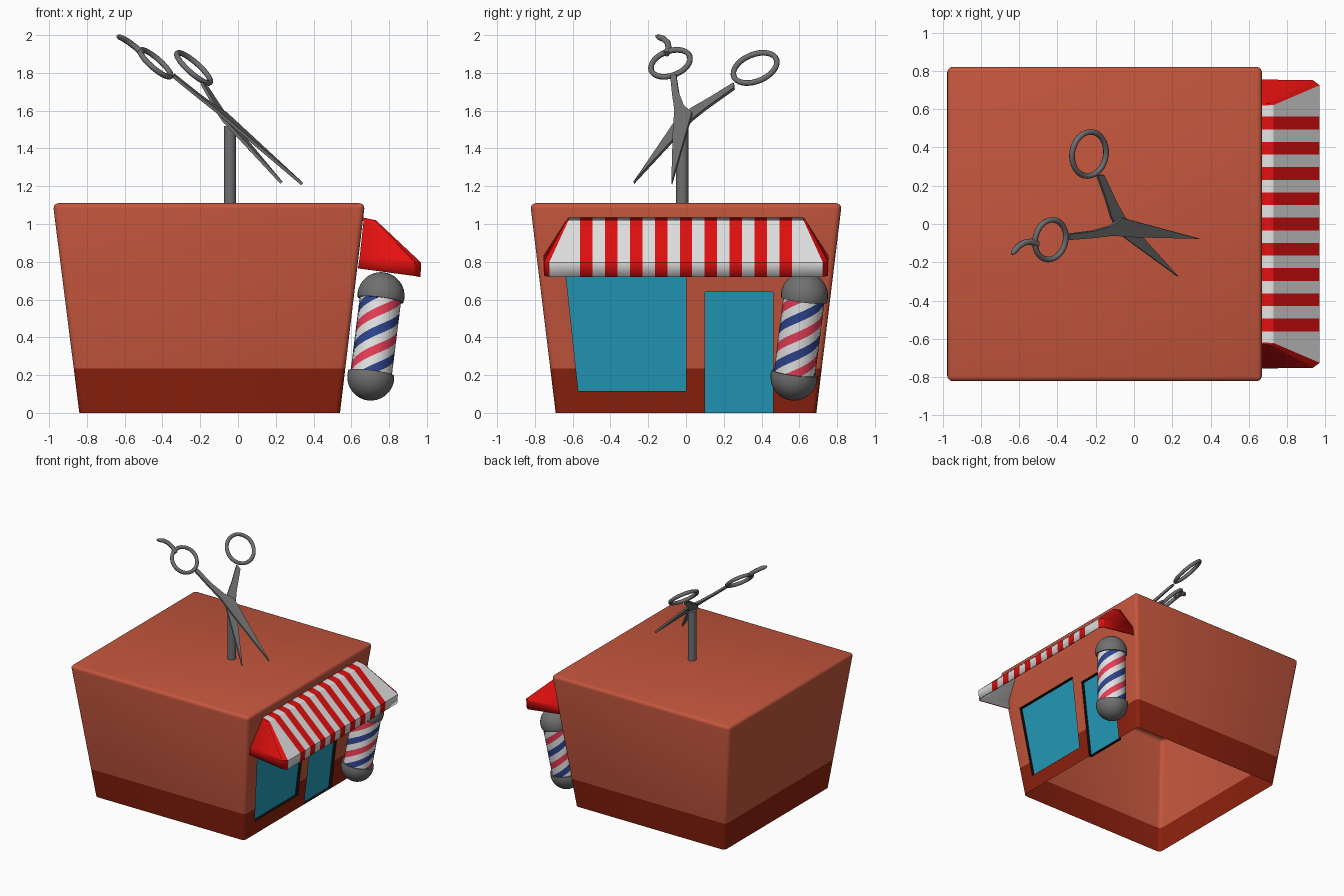
import bpy, bmesh, math
from mathutils import Vector

if "Cube" in bpy.data.objects:
    bpy.data.objects.remove(bpy.data.objects["Cube"])


def mat(name, r, g, b):
    lin = [((c / 255 + 0.055) / 1.055) ** 2.4 if c > 10 else c / 255 / 12.92 for c in (r, g, b)]
    m = bpy.data.materials.new(name)
    m.diffuse_color = (*lin, 1)
    m.use_nodes = True
    m.node_tree.nodes["Principled BSDF"].inputs["Base Color"].default_value = m.diffuse_color
    return m


BRICK = mat("brick", 196, 86, 61)
BASE = mat("dark_base", 141, 33, 14)
RED = mat("awning_red", 228, 16, 16)
WHITE = mat("white", 228, 228, 228)
GLASS = mat("teal_glass", 36, 155, 185)
BLACK = mat("black_frame", 20, 14, 14)
GREY = mat("steel_grey", 112, 112, 112)
PINK = mat("pole_red", 232, 62, 88)
BLUE = mat("pole_blue", 46, 68, 142)


def finish(ob, angle=40):
    bpy.ops.object.select_all(action='DESELECT')
    ob.select_set(True)
    bpy.context.view_layer.objects.active = ob
    if ob.type == 'CURVE':
        bpy.ops.object.convert(target='MESH')
    bpy.ops.object.shade_smooth_by_angle(angle=math.radians(angle))
    return ob


def build(name, verts, faces, mats, ids=None, angle=40):
    me = bpy.data.meshes.new(name)
    me.from_pydata([tuple(v) for v in verts], [], faces)
    for m in mats:
        me.materials.append(m)
    if ids:
        for p, i in zip(me.polygons, ids):
            p.material_index = i
    ob = bpy.data.objects.new(name, me)
    bpy.context.collection.objects.link(ob)
    return finish(ob, angle)


# ---- Building: open-bottomed shell flaring upwards ----
H = 1.11


def wall_x(z):
    return 0.54 + 0.132 * z / H


WINDOW = [(-0.57, 0.117), (0.0, 0.117), (0.0, 0.725), (-0.635, 0.725)]
DOOR = [(0.10, 0.0), (0.46, 0.0), (0.46, 0.64), (0.10, 0.64)]

bm = bmesh.new()
low = [bm.verts.new(p) for p in [(-.84, -.69, 0), (.54, -.69, 0), (.54, .69, 0), (-.84, .69, 0)]]
top = [bm.verts.new(p) for p in [(-.98, -.825, H), (.672, -.825, H), (.672, .825, H), (-.98, .825, H)]]
bm.faces.new(top)
for i in range(4):
    j = (i + 1) % 4
    bm.faces.new((low[i], low[j], top[j], top[i]))
bmesh.ops.bevel(bm, geom=[e for e in bm.edges if max(v.co.z for v in e.verts) > 1],
                offset=0.028, segments=3, profile=0.5, affect='EDGES')
bm.normal_update()


def cut(co, no, wall_only=True):
    bm.normal_update()
    fs = [f for f in bm.faces if not wall_only or f.normal.x > 0.98]
    es = {e for f in fs for e in f.edges}
    vs = {v for f in fs for v in f.verts}
    bmesh.ops.bisect_plane(bm, geom=list(vs) + list(es) + fs, plane_co=co, plane_no=no, dist=1e-5)


cut((0, 0, 0.235), (0, 0, 1), False)
for z in (0.117, 0.64, 0.725):
    cut((0, 0, z), (0, 0, 1))
for y in (0.0, 0.10, 0.46):
    cut((0, y, 0), (0, 1, 0))
cut((0, -0.57, 0.117), (0, 0.608, 0.065))
bm.normal_update()
holes = []
for f in bm.faces:
    c = f.calc_center_median()
    f.material_index = 1 if c.z < 0.235 else 0
    if f.normal.x > 0.98:
        left = -0.57 - 0.065 * (c.z - 0.117) / 0.608
        if (0.117 < c.z < 0.725 and left < c.y < 0) or (c.z < 0.64 and 0.1 < c.y < 0.46):
            holes.append(f)
bmesh.ops.delete(bm, geom=holes, context='FACES')
me = bpy.data.meshes.new("building")
bm.to_mesh(me)
bm.free()
me.materials.append(BRICK)
me.materials.append(BASE)
ob = bpy.data.objects.new("building", me)
bpy.context.collection.objects.link(ob)
finish(ob)


# ---- Recessed window and door ----
def recess(name, corners, depth=0.025):
    outer = [(wall_x(z), y, z) for y, z in corners]
    inner = [(x - depth, y, z) for x, y, z in outer]
    faces = [(4, 5, 6, 7)] + [(i, (i + 1) % 4, 4 + (i + 1) % 4, 4 + i) for i in range(4)]
    build(name, outer + inner, faces, [GLASS, BLACK], [0, 1, 1, 1, 1])


recess("window", WINDOW)
recess("door", DOOR)

# ---- Awning: striped hipped canopy with a skirt, open underneath ----
stripes = [-0.561 + 0.066 * k for k in range(18)]
# each level: wall point, side corner, front corner on the +y half
levels = [[(.660, .626, 1.030), (.661, .624, 1.032), (.662, .618, 1.034)],
          [(.665, .632, 1.022), (.715, .632, 1.022), (.730, .622, 1.020)],
          [(.645, .755, .830), (.935, .752, .800), (.970, .725, .795)],
          [(.635, .755, .765), (.935, .750, .725), (.966, .722, .720)]]
verts, faces, ids = [], [], []
for lv in levels:
    f = lv[2]
    verts += [(x, -y, z) for x, y, z in lv]
    verts += [(f[0], s, f[2]) for s in stripes]
    verts += lv[::-1]
n = len(stripes) + 6
cols = [0, 0, 1] + [k % 2 for k in range(17)] + [1, 0, 0]
for l in range(3):
    for i in range(n - 1):
        a = l * n + i
        faces.append((a, a + n, a + n + 1, a + 1))
        ids.append(cols[i])
aw = build("awning", verts, faces, [RED, WHITE, WHITE], ids, 25)
sol = aw.modifiers.new("thickness", 'SOLIDIFY')
sol.thickness = 0.01
sol.offset = -1
sol.material_offset = 1  # white lining

# ---- Striped pole with domed caps, leaning like the wall corner ----
P0, P1 = Vector((.703, .572, .19)), Vector((.757, .627, .62))
axis = P1 - P0
rot = axis.to_track_quat('Z', 'Y')


def revolve(name, rings, origin, mats, twist=0.0, rule=None, seg=32):
    """rings: (radius, height) from bottom to top."""
    vs, fs, ix = [], [], []
    for r, h in rings:
        for k in range(seg):
            a = 2 * math.pi * k / seg + twist * h
            vs.append(origin + rot @ Vector((r * math.cos(a), r * math.sin(a), h)))
    for l in range(len(rings) - 1):
        for k in range(seg):
            k2 = (k + 1) % seg
            fs.append((l * seg + k, l * seg + k2, (l + 1) * seg + k2, (l + 1) * seg + k))
            ix.append(rule(k) if rule else 0)
    build(name, vs, fs, mats, ix)


L = axis.length
revolve("pole_cylinder", [(0.111, L * i / 20) for i in range(21)], P0, [PINK, WHITE, BLUE],
        twist=2 * math.pi / 0.42, rule=lambda k: (0, 1, 2, 1)[k // 4 % 4])
dome = [(0.125 * math.cos(t), 0.125 * math.sin(t)) for t in [math.pi / 2 * i / 8 for i in range(9)]]
dome[-1] = (0.0005, 0.125)
cap = [(0.108, -0.022), (0.122, -0.022)] + dome
revolve("pole_top_cap", cap, P1, [GREY])
revolve("pole_bottom_cap", [(r, -h) for r, h in cap[::-1]], P0, [GREY])


# ---- Rooftop scissors: drawn from above, projected on a tilted plane ----
NORMAL = Vector((0.838, -0.324, 1)).normalized()


def on_plane(x, y, h=0.0):
    return Vector((x, y, 1.511 - 0.838 * x + 0.324 * y)) + NORMAL * h


def plate(name, pts, h0, h1):
    k = len(pts)
    vs = [on_plane(x, y, h0) for x, y in pts] + [on_plane(x, y, h1) for x, y in pts]
    fs = [tuple(range(k))[::-1], tuple(range(k, 2 * k))]
    fs += [(i, (i + 1) % k, k + (i + 1) % k, k + i) for i in range(k)]
    build(name, vs, fs, [GREY])


def tube(name, pts, cyclic, radii=None, depth=0.015):
    cu = bpy.data.curves.new(name, 'CURVE')
    cu.dimensions = '3D'
    cu.bevel_depth = depth
    cu.bevel_resolution = 2
    cu.use_fill_caps = True
    sp = cu.splines.new('POLY')
    sp.points.add(len(pts) - 1)
    for i, p in enumerate(pts):
        sp.points[i].co = (*on_plane(*p), 1)
        sp.points[i].radius = radii[i] if radii else 1
    sp.use_cyclic_u = cyclic
    cu.materials.append(GREY)
    ob = bpy.data.objects.new(name, cu)
    bpy.context.collection.objects.link(ob)
    finish(ob, 60)


def ring(name, cx, cy, long, short, tilt):
    t = math.radians(tilt)
    pts = []
    for i in range(36):
        a = 2 * math.pi * i / 36
        u, v = long * math.cos(a), short * math.sin(a)
        pts.append((cx + u * math.cos(t) - v * math.sin(t), cy + u * math.sin(t) + v * math.cos(t)))
    tube(name, pts, True)


# front blade with its handle, rear blade with its handle
plate("front_blade", [(-.345, -.08), (-.22, -.07), (-.12, -.058), (0, -.066), (.335, -.074),
                      (-.03, .024), (-.07, .034), (-.13, -.008), (-.22, -.034), (-.345, -.05)], -0.001, 0.016)
plate("rear_blade", [(-.188, .252), (-.145, .13), (-.115, .03), (-.07, -.055), (.235, -.278),
                     (.03, -.05), (-.045, .035), (-.085, .105), (-.155, .255)], -0.016, 0.001)
ring("left_finger_ring", -.437, -.082, .105, .079, 76)
ring("right_finger_ring", -.235, .366, .116, .088, 80)
tube("finger_rest", [(-.505, -.105), (-.54, -.092), (-.575, -.098), (-.605, -.118), (-.625, -.142), (-.638, -.158)],
     False, [1.2, 1.1, 1.1, 1.1, 1.0, 0.5])

# ---- Post holding the scissors ----
bpy.ops.mesh.primitive_cylinder_add(vertices=24, radius=0.032, depth=0.43, location=(-.043, -.02, 1.305))
post = bpy.context.object
post.name = "scissor_post"
post.data.materials.append(GREY)
finish(post)
